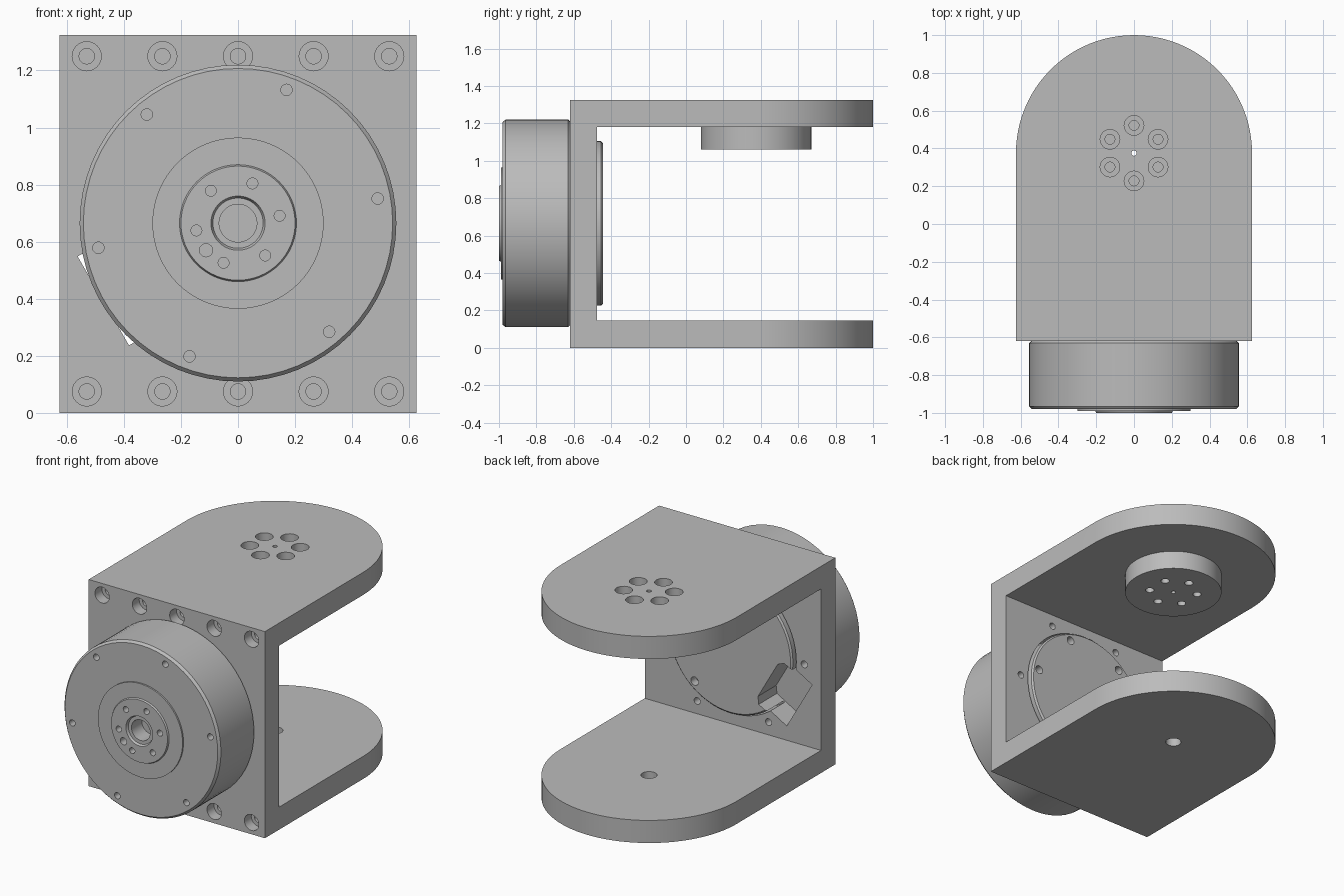
import bpy, bmesh
from math import sin, cos, pi, radians
from mathutils import Matrix

if "Cube" in bpy.data.objects:
    bpy.data.objects.remove(bpy.data.objects["Cube"])

grey = bpy.data.materials.new("plain grey")
grey.diffuse_color = (0.5, 0.5, 0.5, 1)
grey.use_nodes = True
grey.node_tree.nodes["Principled BSDF"].inputs["Base Color"].default_value = grey.diffuse_color

MOVE = Matrix.Translation
AXIS_Z = 0.665                                   # height of the motor axis
HINGE_Y = 0.375                                  # centre of the rounded arms
MOTOR = MOVE((0, 0, AXIS_Z)) @ Matrix.Rotation(pi / 2, 4, 'X')   # local z -> -y
SIDE = Matrix(((0, 0, 1), (1, 0, 0), (0, 1, 0))).to_4x4()        # extrude along x


def lathe(bm, profile, matrix, seg=24):
    """Revolve (radius, height) points about local z; ends lie on the axis."""
    rings = []
    for r, h in profile:
        n = 1 if r == 0 else seg
        rings.append([bm.verts.new(matrix @ MOVE((r * cos(2 * pi * i / seg), r * sin(2 * pi * i / seg), h)).translation)
                      for i in range(n)])
    for a, b in zip(rings, rings[1:]):
        for i in range(seg):
            j = (i + 1) % seg
            ring = [a[i % len(a)], a[j % len(a)], b[j % len(b)], b[i % len(b)]]
            bm.faces.new(list(dict.fromkeys(ring)))


def prism(bm, outline, h0, h1, matrix):
    lo, hi = [[bm.verts.new(matrix @ MOVE((x, y, h)).translation) for x, y in outline] for h in (h0, h1)]
    bm.faces.new(lo)
    bm.faces.new(hi)
    n = len(outline)
    for i in range(n):
        j = (i + 1) % n
        bm.faces.new([lo[i], lo[j], hi[j], hi[i]])


def hole(bm, matrix, r, h0, h1, bore=None, step=None, seg=24):
    """Plain hole, or a counterbored one with radius `bore` above `step`."""
    wide = [(r, step), (bore, step), (bore, h1)] if bore else [(r, h1)]
    lathe(bm, [(0, h0), (r, h0)] + wide + [(0, h1)], matrix, seg)


def make(name, bm):
    bmesh.ops.recalc_face_normals(bm, faces=bm.faces)
    mesh = bpy.data.meshes.new(name)
    bm.to_mesh(mesh)
    bm.free()
    mesh.materials.append(grey)
    ob = bpy.data.objects.new(name, mesh)
    bpy.context.collection.objects.link(ob)
    return ob


def boolean(ob, cutter, operation='DIFFERENCE'):
    mod = ob.modifiers.new("cut", 'BOOLEAN')
    mod.operation, mod.solver, mod.object = operation, 'EXACT', cutter
    bpy.context.view_layer.objects.active = ob
    bpy.ops.object.modifier_apply(modifier=mod.name)


def circle(r, start, count=6):
    return [(r * cos(radians(start) + 2 * pi * i / count), r * sin(radians(start) + 2 * pi * i / count))
            for i in range(count)]


# U-shaped bracket: side profile trimmed by the rounded plan outline
bm = bmesh.new()
prism(bm, [(-.62, 0), (1.1, 0), (1.1, .145), (-.475, .145), (-.475, 1.18), (1.1, 1.18), (1.1, 1.325), (-.62, 1.325)],
      -.625, .625, SIDE)
bracket = make("bracket", bm)
bm = bmesh.new()
arc = [(.625 * cos(pi * i / 48), HINGE_Y + .625 * sin(pi * i / 48)) for i in range(49)]
prism(bm, [(-.625, -.7), (.625, -.7)] + arc, -.1, 1.5, Matrix())
plan = make("plan_cutter", bm)
boolean(bracket, plan, 'INTERSECT')

# Round boss under the upper arm
bm = bmesh.new()
hole(bm, MOVE((0, HINGE_Y, 0)), .295, 1.06, 1.18, seg=64)
boss = make("arm_boss", bm)

# Motor: rear spigot, housing, stepped output hub with a bore
bm = bmesh.new()
lathe(bm, [(0, .445), (.43, .445), (.44, .455), (.44, .62), (.545, .62), (.555, .63), (.555, .965), (.542, .98),
           (.3, .98), (.3, .99), (.205, .99), (.2, 1.0), (.095, 1.0), (.088, .985), (.066, .985), (.066, .88),
           (0, .88)], MOTOR, 64)
motor = make("motor", bm)

# Counterbored screw holes and pin hole through the upper arm and boss
bm = bmesh.new()
for x, y in circle(.147, 30):
    hole(bm, MOVE((x, HINGE_Y + y, 0)), .026, 1.0, 1.4, .052, 1.25)
hole(bm, MOVE((0, HINGE_Y, 0)), .014, 1.0, 1.4)
arm_holes = make("arm_hole_cutter", bm)
boolean(bracket, arm_holes)
boolean(boss, arm_holes)

# Plate screw rows, ring of motor screws, spigot opening and lower pivot hole
bm = bmesh.new()
for x in (-.53, -.265, 0, .265, .53):
    for z in (.075, 1.25):
        hole(bm, MOTOR @ MOVE((x, z - AXIS_Z, 0)), .027, .35, .7, .051, .55)
for x, z in circle(.506, 0):
    hole(bm, MOTOR @ MOVE((x, z, 0)), .022, .4, .7)
hole(bm, MOTOR, .45, .4, .7, seg=64)
hole(bm, MOVE((0, HINGE_Y, 0)), .047, -.1, .2)
plate_holes = make("plate_hole_cutter", bm)
boolean(bracket, plate_holes)

# Cable notch through the plate and into the motor spigot
bm = bmesh.new()
prism(bm, [(.31, -.14), (.34, -.18), (.545, -.18), (.545, .18), (.34, .18), (.31, .14)], .4, .63,
      MOTOR @ Matrix.Rotation(radians(210), 4, 'Z'))
notch = make("notch_cutter", bm)
boolean(bracket, notch)
boolean(motor, notch)

# Blind screw holes on the motor's front and rear faces
bm = bmesh.new()
for x, z in circle(.497, 10):
    hole(bm, MOTOR @ MOVE((x, z, 0)), .02, .92, 1.1)
for x, z in circle(.148, 10):
    hole(bm, MOTOR @ MOVE((x, z, 0)), .019, .93, 1.1)
hole(bm, MOTOR @ MOVE((-.112, -.095, 0)), .023, .95, 1.1)
for a in (10, 70, 130, 310):
    x, z = circle(.39, a)[0]
    hole(bm, MOTOR @ MOVE((x, z, 0)), .027, .4, .5)
motor_holes = make("motor_hole_cutter", bm)
boolean(motor, motor_holes)

for ob in (plan, arm_holes, plate_holes, notch, motor_holes):
    bpy.data.objects.remove(ob)

# Smooth the round walls, keep edges sharp
for ob in (bracket, boss, motor):
    bpy.ops.object.select_all(action='DESELECT')
    ob.select_set(True)
    bpy.context.view_layer.objects.active = ob
    bpy.ops.object.shade_smooth_by_angle(angle=radians(30))
